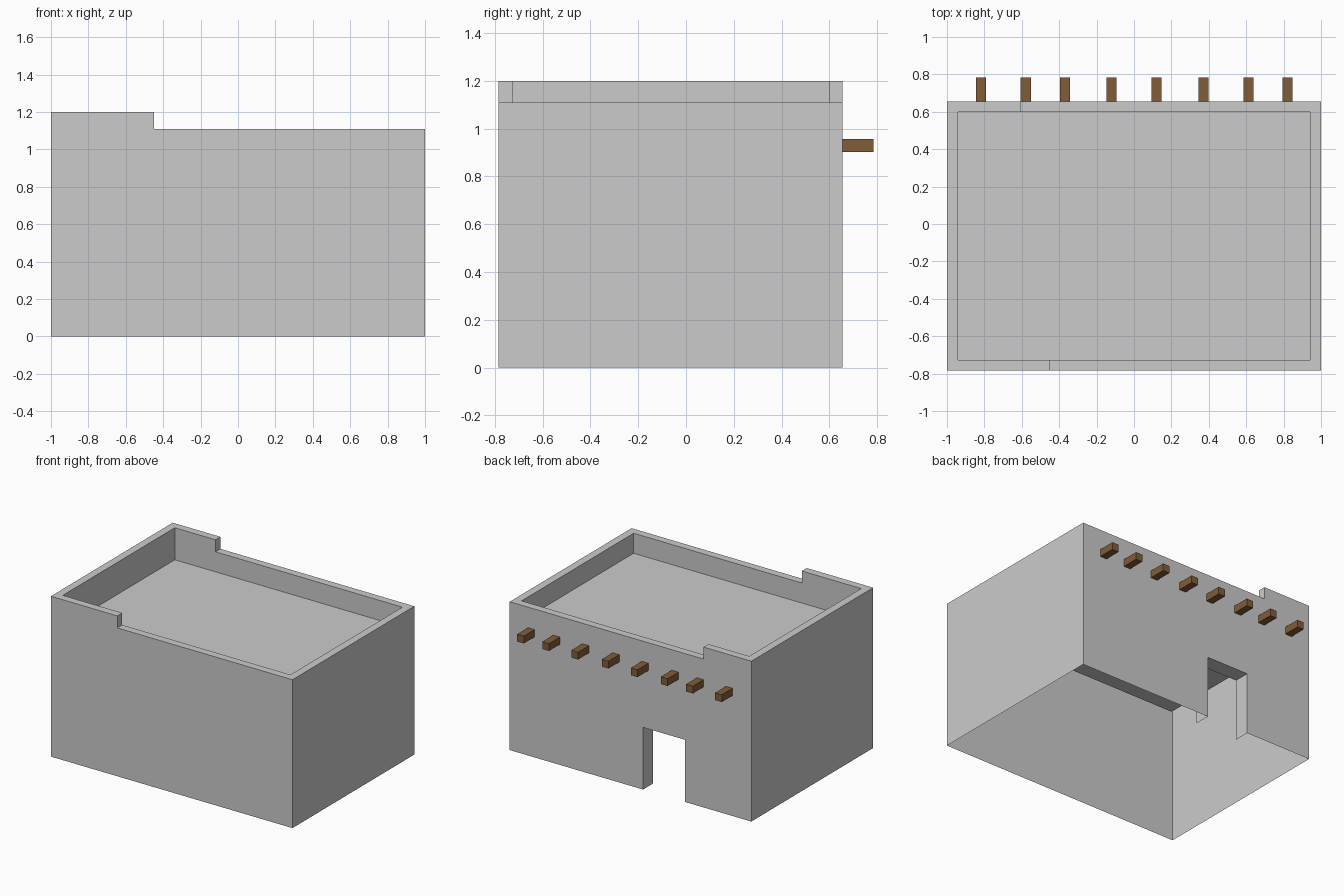
import bpy, bmesh

if "Cube" in bpy.data.objects:
    bpy.data.objects.remove(bpy.data.objects["Cube"])

X0, X1, Y0, Y1 = -1.0, 1.0, -0.784, 0.656      # outer walls
T = 0.058                                       # parapet thickness
A0, A1, B0, B1 = X0 + T, X1 - T, Y0 + T, Y1 - T  # inner parapet
ROOF, LO, HI = 0.96, 1.11, 1.2                  # roof deck and parapet heights
STEP_F, STEP_B = -0.45, -0.605                  # where the parapet steps down
DL, DR, DH, DD = -0.452, -0.104, 0.465, 0.118   # doorway left, right, height, depth


def finish(name, bm, color=None):
    bmesh.ops.remove_doubles(bm, verts=bm.verts, dist=1e-5)
    me = bpy.data.meshes.new(name)
    bm.to_mesh(me)
    bm.free()
    ob = bpy.data.objects.new(name, me)
    bpy.context.collection.objects.link(ob)
    if color:
        me.materials.append(color)
    return ob


bm = bmesh.new()


def face(pts, normal):
    f = bm.faces.new([bm.verts.new(p) for p in pts])
    f.normal_update()
    if f.normal.dot(normal) < 0:
        f.normal_flip()


def wall_y(y, pts, ny):          # polygon in the xz plane
    face([(x, y, z) for x, z in pts], (0, ny, 0))


def wall_x(x, y0, y1, z0, z1, nx):
    face([(x, y0, z0), (x, y1, z0), (x, y1, z1), (x, y0, z1)], (nx, 0, 0))


def flat(x0, x1, y0, y1, z, nz=1):
    face([(x0, y0, z), (x1, y0, z), (x1, y1, z), (x0, y1, z)], (0, 0, nz))


def stepped_top(xl, xr, step):
    return [(xr, LO), (step, LO), (step, HI), (xl, HI)]


# Outer walls, open underneath; the back one has the doorway
wall_y(Y0, [(X0, 0), (X1, 0)] + stepped_top(X0, X1, STEP_F), -1)
wall_y(Y1, [(X0, 0), (DL, 0), (DL, DH), (DR, DH), (DR, 0), (X1, 0)]
       + stepped_top(X0, X1, STEP_B), 1)
wall_x(X0, Y0, Y1, 0, HI, -1)
wall_x(X1, Y0, Y1, 0, LO, 1)

# Inner parapet faces and recessed roof deck
wall_y(B0, [(A0, ROOF), (A1, ROOF)] + stepped_top(A0, A1, STEP_F), 1)
wall_y(B1, [(A0, ROOF), (A1, ROOF)] + stepped_top(A0, A1, STEP_B), -1)
wall_x(A0, B0, B1, ROOF, HI, 1)
wall_x(A1, B0, B1, ROOF, LO, -1)
flat(A0, A1, B0, B1, ROOF)

# Parapet rim with its two steps
flat(X0, A0, Y0, Y1, HI)
flat(A1, X1, Y0, Y1, LO)
for ya, yb, step in ((Y0, B0, STEP_F), (B1, Y1, STEP_B)):
    flat(A0, step, ya, yb, HI)
    flat(step, A1, ya, yb, LO)
    wall_x(step, ya, yb, LO, HI, 1)

# Doorway jambs and lintel
wall_x(DL, Y1 - DD, Y1, 0, DH, 1)
wall_x(DR, Y1 - DD, Y1, 0, DH, -1)
flat(DL, DR, Y1 - DD, Y1, DH, -1)
finish("house_walls", bm)

# Wooden roof beams sticking out of the back wall
wood = bpy.data.materials.new("wood")
wood.diffuse_color = (0.22, 0.11, 0.04, 1)
wood.use_nodes = True
wood.node_tree.nodes["Principled BSDF"].inputs["Base Color"].default_value = wood.diffuse_color
for i, x in enumerate((-0.818, -0.578, -0.369, -0.12, 0.12, 0.372, 0.612, 0.821)):
    bm = bmesh.new()
    bmesh.ops.create_cube(bm, size=1)
    bmesh.ops.scale(bm, verts=bm.verts, vec=(0.055, 0.128, 0.055))
    bmesh.ops.translate(bm, verts=bm.verts, vec=(x, Y1 + 0.064, 0.929))
    hidden = [f for f in bm.faces if f.normal.y < -0.9]
    bmesh.ops.delete(bm, geom=hidden, context='FACES_ONLY')
    finish(f"roof_beam_{i + 1}", bm, wood)
